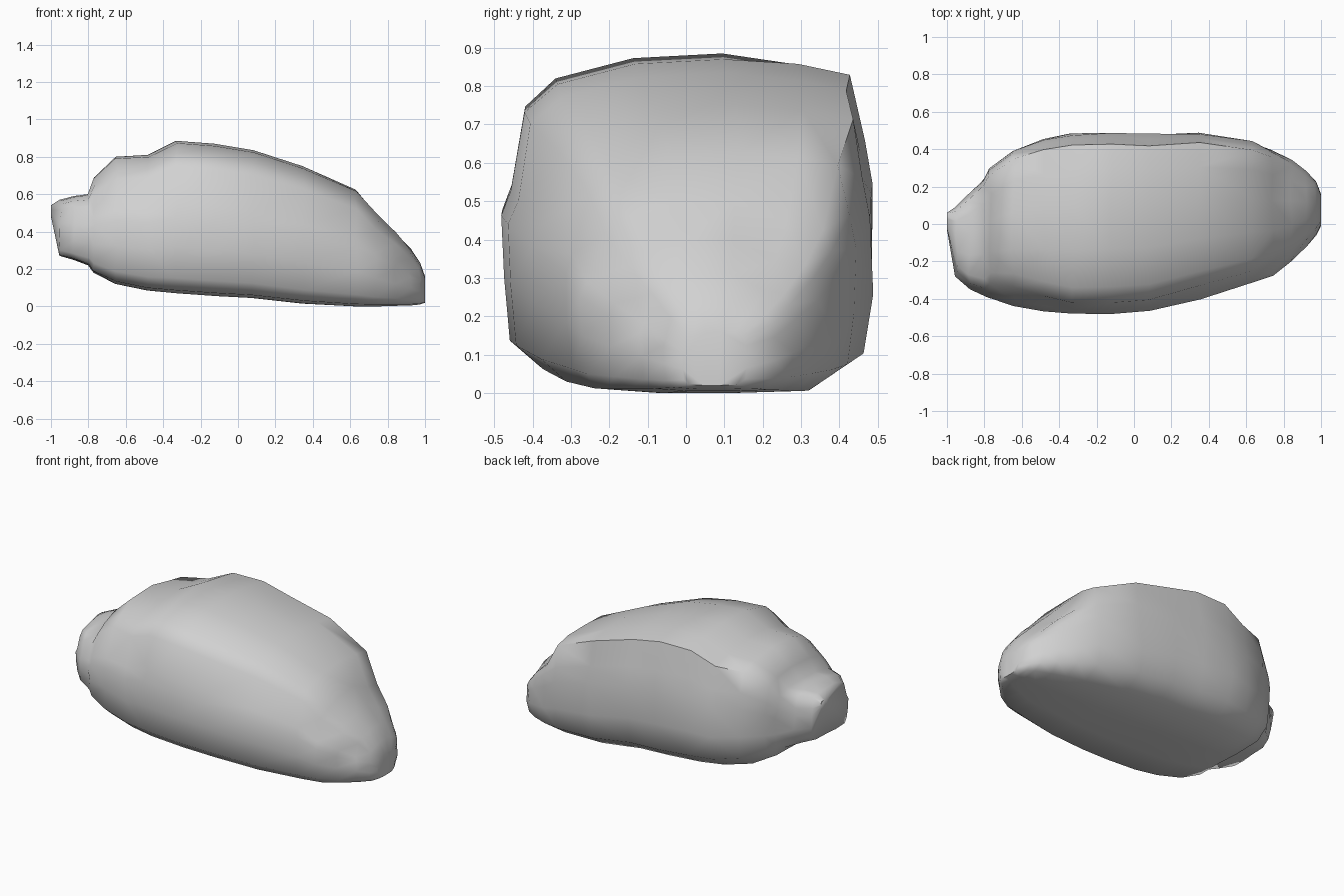
import bpy, bmesh, random

random.seed(4)
if "Cube" in bpy.data.objects:
    bpy.data.objects.remove(bpy.data.objects["Cube"], do_unlink=True)

# Stone material
stone = bpy.data.materials.new("stone grey")
stone.use_nodes = True
colour = (0.64, 0.64, 0.64, 1)
stone.diffuse_color = colour
stone.node_tree.nodes["Principled BSDF"].inputs["Base Color"].default_value = colour

# Cross-section: across (-1 front, 1 back) and up (0 bottom, 1 top)
PROFILE = [(-.35, 0), (-.8, .02), (-.95, .1), (-.985, .3), (-1, .5),
           (-.95, .58), (-.87, .83), (-.7, .92), (-.28, .985), (.2, 1),
           (.6, .985), (.88, .95), (.955, .74), (1, .6), (1, .33),
           (.95, .12), (.68, .01), (.15, 0)]

# Stations along the rock:
# x, front y, back y, bottom z, top z, front shoulder inset, back crown drop
STATIONS = [(-1, -.03, .06, .48, .54, 0, 0), (-.95, -.28, .09, .27, .57, 0, 0),
            (-.88, -.35, .16, .25, .59, 0, 0), (-.8, -.385, .24, .22, .6, 0, 0),
            (-.77, -.4, .3, .18, .69, .1, .02), (-.65, -.435, .395, .12, .8, .1, .03),
            (-.48, -.465, .45, .085, .81, .04, .02), (-.33, -.485, .48, .07, .885, 0, .02),
            (-.12, -.48, .485, .055, .87, 0, 0), (.08, -.465, .48, .045, .835, 0, .01),
            (.35, -.4, .485, .015, .75, .03, 0), (.63, -.315, .44, 0, .625, .04, 0),
            (.74, -.275, .395, 0, .5, .06, .1), (.84, -.2, .34, .003, .4, .05, .12),
            (.92, -.12, .28, .005, .31, .03, .12), (.97, -.06, .23, .01, .235, 0, .06),
            (1, -.01, .16, .02, .16, 0, 0)]

# Loft the sections into one closed boulder
bm = bmesh.new()
rings = []
for i, (x, front, back, low, high, shoulder, crown) in enumerate(STATIONS):
    ring = []
    inner = 0 < i < len(STATIONS) - 1
    for u, v in PROFILE:
        if u < -.6 and v > .6:
            u += shoulder
        if u > .5 and v > .9:
            v -= crown
        y = (front + back) / 2 + u * (back - front) / 2
        z = low + v * (high - low)
        # Small unevenness along the length, keeping the outline
        shift = random.uniform(-.008, .008) if inner else 0
        ring.append(bm.verts.new((x + shift, y, z)))
    rings.append(ring)
count = len(PROFILE)
for a, b in zip(rings, rings[1:]):
    for j in range(count):
        k = (j + 1) % count
        bm.faces.new((a[j], a[k], b[k], b[j]))
bm.faces.new(rings[0])
bm.faces.new(rings[-1])
bmesh.ops.recalc_face_normals(bm, faces=bm.faces)

# Dents and chips on the flanks
for vert in bm.verts:
    if abs(vert.co.x) < .9 and .12 < vert.co.z < .8:
        vert.co.y *= random.uniform(.985, 1.01)
bmesh.ops.triangulate(bm, faces=bm.faces)
mesh = bpy.data.meshes.new("boulder")
bm.to_mesh(mesh)
bm.free()
mesh.materials.append(stone)

boulder = bpy.data.objects.new("boulder", mesh)
bpy.context.collection.objects.link(boulder)
bpy.ops.object.select_all(action="DESELECT")
boulder.select_set(True)
bpy.context.view_layer.objects.active = boulder
bpy.ops.object.shade_smooth_by_angle(angle=1.1)
